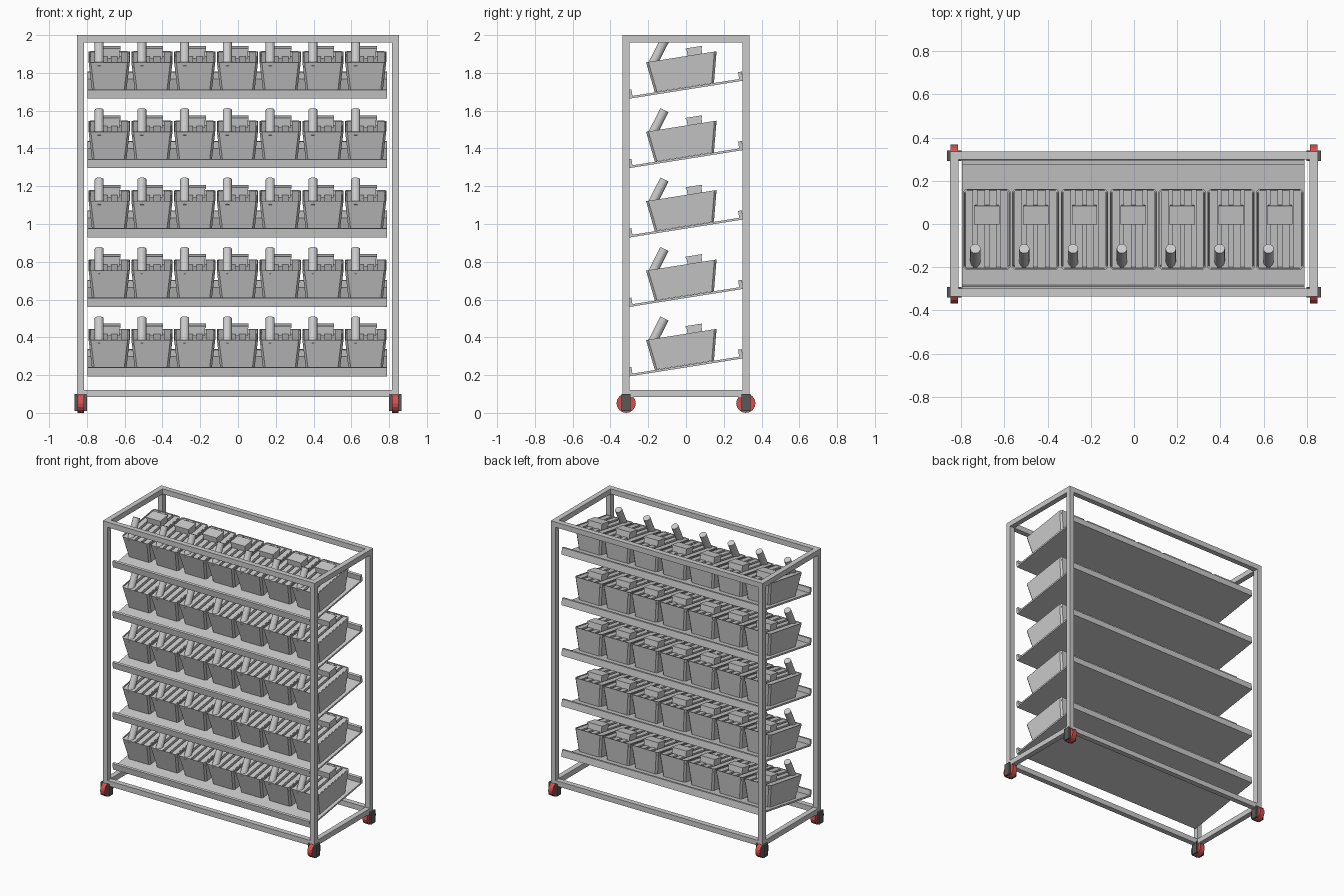
import bpy, bmesh, math
from mathutils import Matrix, Vector

if "Cube" in bpy.data.objects:
    bpy.data.objects.remove(bpy.data.objects["Cube"])


def material(name, color):
    m = bpy.data.materials.new(name)
    m.diffuse_color = color
    m.use_nodes = True
    m.node_tree.nodes["Principled BSDF"].inputs["Base Color"].default_value = m.diffuse_color
    return m


RED = material("wheel_red", (0.65, 0.08, 0.08, 1))
DARK = material("fork_dark", (0.1, 0.1, 0.1, 1))


def mesh_from(bm, name, mat=None):
    bmesh.ops.recalc_face_normals(bm, faces=bm.faces)
    me = bpy.data.meshes.new(name)
    bm.to_mesh(me)
    bm.free()
    if mat:
        me.materials.append(mat)
    return me


def place(name, me, matrix=Matrix()):
    ob = bpy.data.objects.new(name, me)
    bpy.context.collection.objects.link(ob)
    ob.matrix_world = matrix
    return ob


def add_box(bm, lo, hi):
    lo, hi = Vector(lo), Vector(hi)
    m = Matrix.Translation((lo + hi) / 2) @ Matrix.Diagonal((*(hi - lo), 1))
    bmesh.ops.create_cube(bm, size=1, matrix=m)


def boxes(name, items, mat=None):
    bm = bmesh.new()
    for lo, hi in items:
        add_box(bm, lo, hi)
    return mesh_from(bm, name, mat)


def cylinder(name, p, q, r, sides, mat=None):
    p, q = Vector(p), Vector(q)
    bm = bmesh.new()
    m = Matrix.Translation((p + q) / 2) @ (q - p).to_track_quat('Z', 'Y').to_matrix().to_4x4()
    bmesh.ops.create_cone(bm, cap_ends=True, segments=sides, radius1=r, radius2=r,
                          depth=(q - p).length, matrix=m)
    return mesh_from(bm, name, mat)


# Frame: posts and rails of square tube
PX, PY, H = 0.833, 0.317, 0.019
post = boxes("post", [((-H, -H, 0.085), (H, H, 2.0))])
long_rail = boxes("long_rail", [((-PX + H, -H, -H), (PX - H, H, H))])
short_rail = boxes("short_rail", [((-H, -PY + H, -H), (H, PY - H, H))])

# Caster: wheel between two fork plates
wheel = cylinder("caster_wheel", (-0.018, 0, 0.051), (0.018, 0, 0.051), 0.051, 16, RED)
fork = boxes("caster_fork", [((-0.033, -0.024, 0.01), (-0.018, 0.024, 0.1)),
                             ((0.018, -0.024, 0.01), (0.033, 0.024, 0.1))], DARK)

for sx in (-1, 1):
    for sy in (-1, 1):
        at = Matrix.Translation((sx * PX, sy * PY, 0))
        place("post", post, at)
        place("caster_wheel", wheel, at)
        place("caster_fork", fork, at)
for z in (0.103, 1.981):
    for s in (-1, 1):
        place("long_rail", long_rail, Matrix.Translation((0, s * PY, z)))
        place("short_rail", short_rail, Matrix.Translation((s * PX, 0, z)))

# Tray: profile with front and back lips, extruded along x
profile = [(-0.305, -0.012), (0.305, -0.012), (0.305, 0.037), (0.285, 0.037),
           (0.285, 0), (-0.287, 0), (-0.287, 0.035), (-0.305, 0.035)]
bm = bmesh.new()
face = bm.faces.new([bm.verts.new((-0.793, y, z)) for y, z in profile])
ext = bmesh.ops.extrude_face_region(bm, geom=[face], use_keep_orig=True)
bmesh.ops.translate(bm, vec=(1.586, 0, 0),
                    verts=[v for v in ext["geom"] if isinstance(v, bmesh.types.BMVert)])
tray = mesh_from(bm, "tray")


# Bin: tapered tub lofted from chamfered rings, recessed top
def ring(bm, hx, y0, y1, z, c=0.012):
    pts = [(-hx + c, y0), (hx - c, y0), (hx, y0 + c), (hx, y1 - c),
           (hx - c, y1), (-hx + c, y1), (-hx, y1 - c), (-hx, y0 + c)]
    return [bm.verts.new((x, y, z)) for x, y in pts]


bm = bmesh.new()
rings = [ring(bm, 0.090, -0.167, 0.150, 0.001), ring(bm, 0.109, -0.188, 0.190, 0.164),
         ring(bm, 0.104, -0.183, 0.185, 0.164), ring(bm, 0.102, -0.181, 0.183, 0.138)]
for a, b in zip(rings, rings[1:]):
    for i in range(8):
        j = (i + 1) % 8
        bm.faces.new((a[i], a[j], b[j], b[i]))
bm.faces.new(rings[0])
bm.faces.new(rings[-1])
tub = mesh_from(bm, "bin")

# Lid slats, control box with cap, leaning tube
slats = boxes("bin_slats", [((x - 0.018, -0.181, 0.137), (x + 0.018, 0.183, 0.161))
                            for x in (-0.081, -0.027, 0.027, 0.081)])
top_box = boxes("top_box", [((-0.055, 0.034, 0.15), (0.055, 0.113, 0.195)),
                            ((-0.059, 0.030, 0.194), (0.059, 0.117, 0.204))])
tube = cylinder("leaning_tube", (-0.053, -0.168, 0.132), (-0.053, -0.074, 0.262), 0.024, 16)

# Five tilted shelves with seven bins each
for level in range(5):
    shelf = (Matrix.Translation((-0.003, 0, 0.253 + 0.3675 * level))
             @ Matrix.Rotation(math.radians(9), 4, 'X'))
    place("tray", tray, shelf)
    for i in range(-3, 4):
        at = shelf @ Matrix.Translation((i * 0.2263, 0, 0))
        for part in (tub, slats, top_box, tube):
            place(part.name, part, at)
